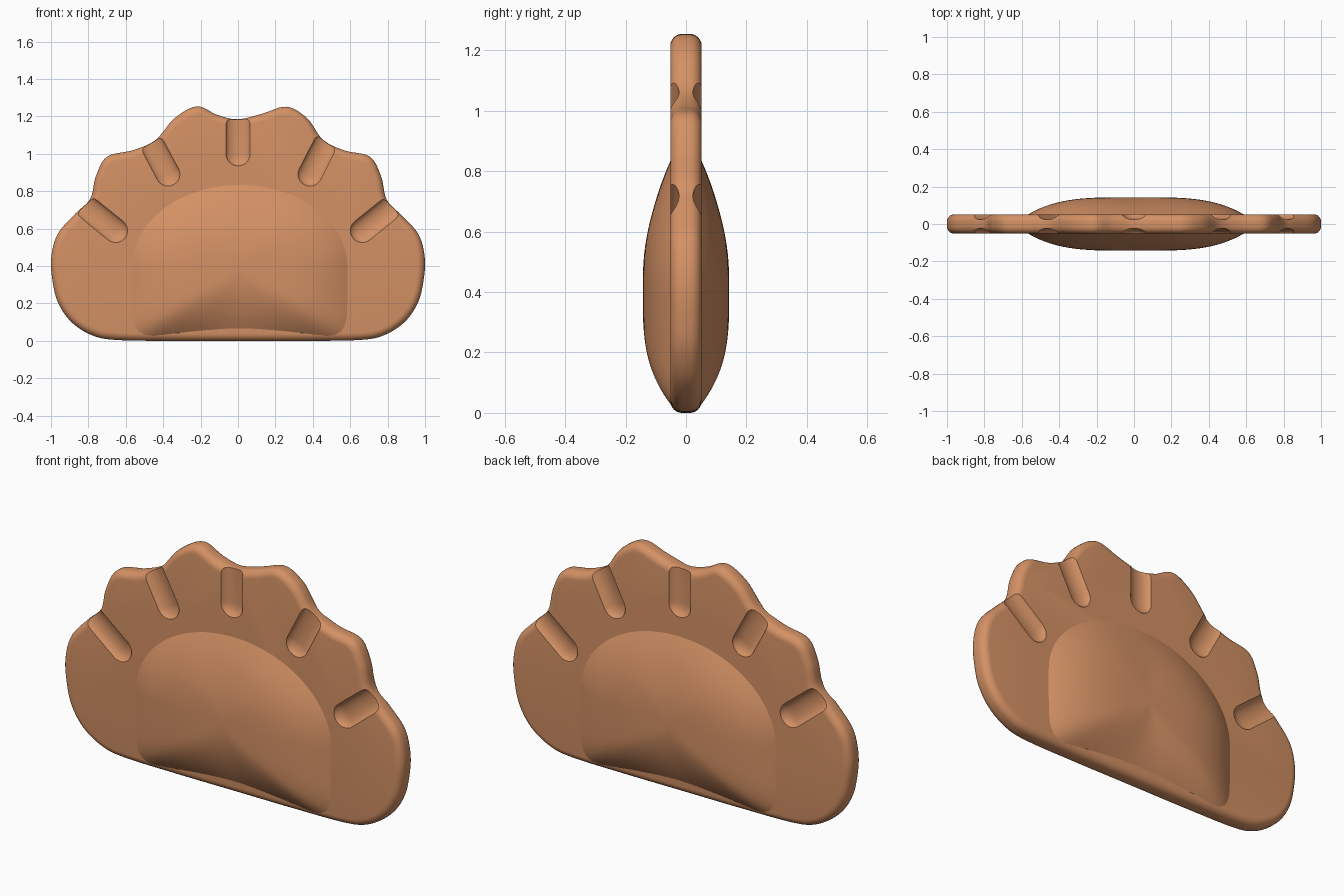
import bpy, bmesh, math
from mathutils import Vector, Matrix

if "Cube" in bpy.data.objects:
    bpy.data.objects.remove(bpy.data.objects["Cube"])

dough = bpy.data.materials.new("baked dough")
dough.diffuse_color = (0.66, 0.285, 0.13, 1)
dough.use_nodes = True
dough.node_tree.nodes["Principled BSDF"].inputs["Base Color"].default_value = dough.diffuse_color

HALF, ROUND = 0.052, 0.04   # rim half thickness and edge rounding


def add_object(name, bm):
    bmesh.ops.recalc_face_normals(bm, faces=bm.faces)
    me = bpy.data.meshes.new(name)
    bm.to_mesh(me)
    bm.free()
    me.materials.append(dough)
    ob = bpy.data.objects.new(name, me)
    bpy.context.collection.objects.link(ob)
    return ob


def smooth(ob, angle):
    bpy.ops.object.select_all(action='DESELECT')
    ob.select_set(True)
    bpy.context.view_layer.objects.active = ob
    bpy.ops.object.shade_smooth_by_angle(angle=math.radians(angle))


def spline(pts, n=6):
    """Closed Catmull-Rom curve through the points."""
    out, m = [], len(pts)
    for i in range(m):
        a, b, c, d = (Vector(pts[(i + k) % m]) for k in (-1, 0, 1, 2))
        for j in range(n):
            t = j / n
            out.append(0.5 * (2 * b + (c - a) * t + (2 * a - 5 * b + 4 * c - d) * t * t
                              + (3 * b - a - 3 * c + d) * t ** 3))
    return out


# Scalloped flat rim: outline swept with rounded edges
outline = [(-0.35, 0), (0, 0), (0.35, 0), (0.65, 0.005), (0.78, 0.03), (0.89, 0.1),
           (0.96, 0.2), (0.99, 0.31), (0.999, 0.44), (0.965, 0.57), (0.87, 0.675),
           (0.795, 0.755), (0.765, 0.88), (0.705, 0.985), (0.57, 1.018), (0.455, 1.075),
           (0.37, 1.19), (0.26, 1.252), (0.13, 1.215), (0, 1.185), (-0.11, 1.208),
           (-0.22, 1.254), (-0.34, 1.19), (-0.44, 1.075), (-0.56, 1.02), (-0.7, 0.985),
           (-0.76, 0.88), (-0.79, 0.76), (-0.87, 0.68), (-0.965, 0.57), (-0.999, 0.44),
           (-0.99, 0.31), (-0.96, 0.2), (-0.89, 0.1), (-0.78, 0.03), (-0.65, 0.005)]
curve = spline(outline)
n = len(curve)
normals = []
for i in range(n):
    t = (curve[(i + 1) % n] - curve[i - 1]).normalized()
    normals.append(Vector((-t.y, t.x)))          # points inward
arc = [math.radians(15 * k) for k in range(7)]
side = [(ROUND * (1 - math.cos(a)), HALF - ROUND + ROUND * math.sin(a)) for a in arc]
section = [(i, -y) for i, y in reversed(side)] + side
bm = bmesh.new()
rings = []
for inset, y in section:
    pts = [p + q * inset for p, q in zip(curve, normals)]
    rings.append([bm.verts.new((p.x, y, p.y)) for p in pts])
for r, s in zip(rings, rings[1:]):
    for i in range(n):
        bm.faces.new((r[i], r[(i + 1) % n], s[(i + 1) % n], s[i]))
bm.faces.new(rings[0])
bm.faces.new(rings[-1])
rim = add_object("crimped_rim", bm)

# Round-ended grooves pressed into both faces at each valley
grooves = [(0, 1.0, 90), (0.385, 0.892, 63), (-0.375, 0.892, 118),
           (0.665, 0.59, 39), (-0.655, 0.59, 141)]
bm = bmesh.new()
for x, z, deg in grooves:
    for s in (-1, 1):
        made = bmesh.ops.create_uvsphere(bm, u_segments=32, v_segments=16, radius=0.066)["verts"]
        for v in made:
            if v.co.z > 0.001:
                v.co.z += 0.45
        turn = Matrix.Rotation(math.radians(90 - deg), 4, 'Y')
        m = Matrix.Translation((x, s * 0.06, z)) @ turn @ Matrix.Diagonal((1, 0.56, 1, 1))
        bmesh.ops.transform(bm, matrix=m, verts=made)
cutter = add_object("groove_cutter", bm)
cutter.hide_render = True
mod = rim.modifiers.new("grooves", 'BOOLEAN')
mod.operation, mod.solver, mod.object = 'DIFFERENCE', 'EXACT', cutter
bpy.context.view_layer.update()
cut = bpy.data.meshes.new_from_object(rim.evaluated_get(bpy.context.evaluated_depsgraph_get()))
rim.modifiers.clear()
rim.data = cut
bpy.data.objects.remove(cutter)
smooth(rim, 32)

# Swollen filling: domed on both faces, flat along the bottom
CX, CZ, STEPS, RINGS = 0.01, 0.4, 120, 24


def dome_point(angle, t, s):
    c, d = math.cos(angle), math.sin(angle)
    a, b, p = (0.58, 0.44, 2) if d >= 0 else (0.58, 0.4, 8)
    r = (abs(c / a) ** p + abs(d / b) ** p) ** (-1 / p)
    edge_z = max(0, CZ + r * d)
    k = max(0, 1 - edge_z / ROUND)
    edge_y = HALF - 0.003 - ROUND * (1 - math.sqrt(1 - k * k))
    y = edge_y + (0.143 - edge_y) * (1 - t ** (2.1 + 1.6 * c * c))
    return (CX + t * r * c, s * y, CZ + t * r * d)


bm = bmesh.new()
edges = []
for s in (-1, 1):
    prev = None
    centre = bm.verts.new((CX, s * 0.143, CZ))
    for k in range(1, RINGS + 1):
        ring = [bm.verts.new(dome_point(2 * math.pi * i / STEPS, k / RINGS, s))
                for i in range(STEPS)]
        for i in range(STEPS):
            j = (i + 1) % STEPS
            bm.faces.new((prev[i], prev[j], ring[j], ring[i]) if prev
                         else (centre, ring[i], ring[j]))
        prev = ring
    edges.append(prev)
for i in range(STEPS):
    j = (i + 1) % STEPS
    bm.faces.new((edges[0][i], edges[0][j], edges[1][j], edges[1][i]))
smooth(add_object("filled_belly", bm), 40)
